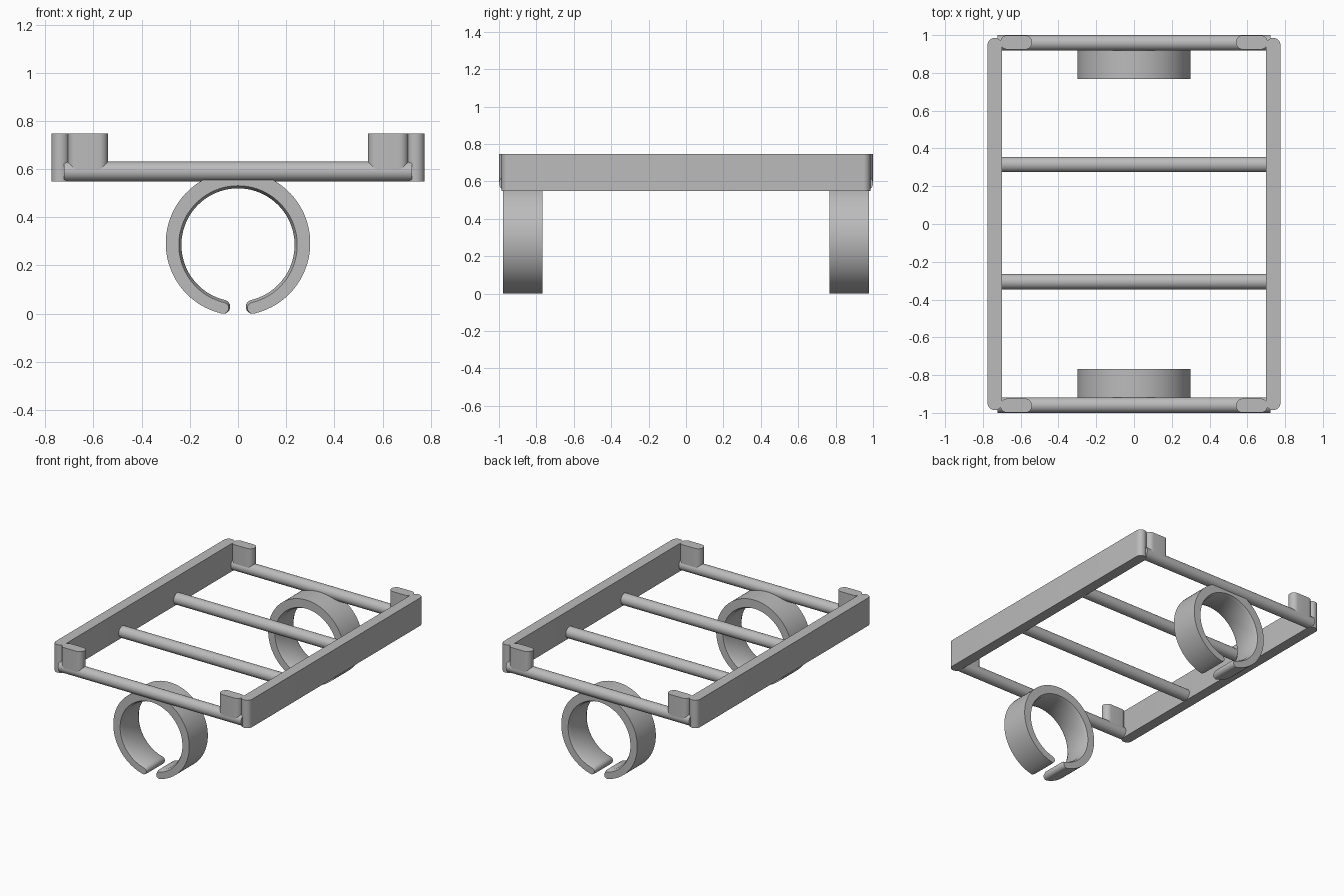
import bpy, bmesh, math
from mathutils import Vector

if "Cube" in bpy.data.objects:
    bpy.data.objects.remove(bpy.data.objects["Cube"])

grey = bpy.data.materials.new("plain grey")
grey.diffuse_color = (0.5, 0.5, 0.5, 1)
grey.use_nodes = True
grey.node_tree.nodes["Principled BSDF"].inputs["Base Color"].default_value = grey.diffuse_color


def finish(bm, name):
    bmesh.ops.recalc_face_normals(bm, faces=bm.faces)
    me = bpy.data.meshes.new(name)
    bm.to_mesh(me)
    bm.free()
    ob = bpy.data.objects.new(name, me)
    bpy.context.collection.objects.link(ob)
    me.materials.append(grey)
    bpy.ops.object.select_all(action='DESELECT')
    ob.select_set(True)
    bpy.context.view_layer.objects.active = ob
    bpy.ops.object.shade_smooth_by_angle(angle=math.radians(30))
    return ob


def stadium_bar(name, p, q, r, z0, z1, n=16):
    """Upright bar with rounded ends; p and q are the end-arc centres."""
    p, q = Vector(p), Vector(q)
    base = math.atan2(q.y - p.y, q.x - p.x)
    pts = []
    for c, start in ((q, base - math.pi / 2), (p, base + math.pi / 2)):
        for i in range(n + 1):
            a = start + math.pi * i / n
            pts.append((c.x + r * math.cos(a), c.y + r * math.sin(a)))
    bm = bmesh.new()
    face = bm.faces.new([bm.verts.new((x, y, z0)) for x, y in pts])
    ext = bmesh.ops.extrude_face_region(bm, geom=[face], use_keep_orig=True)
    top = [g for g in ext["geom"] if isinstance(g, bmesh.types.BMVert)]
    bmesh.ops.translate(bm, verts=top, vec=(0, 0, z1 - z0))
    return finish(bm, name)


def rod(name, y, half, r=0.041, z=0.59, n=32):
    """Round bar lying along x."""
    bm = bmesh.new()
    bmesh.ops.create_cone(bm, cap_ends=True, segments=n, radius1=r, radius2=r, depth=2 * half)
    for v in bm.verts:
        x, yy, zz = v.co
        v.co = (zz, yy + y, x + z)
    return finish(bm, name)


def clip_section(inner_r, n=72, m=10):
    """Open ring outline in xz: outer arc, rounded tip, inner arc, rounded tip."""
    a0 = 0.23
    angles = [a0 + (2 * math.pi - 2 * a0) * i / n for i in range(n + 1)]

    def arc(r, cz):
        return [Vector((r * math.sin(a), cz - r * math.cos(a))) for a in angles]

    def tip(a, b, side):
        mid, h = (a + b) / 2, (a - b) / 2
        w = Vector((-h.y, h.x))
        if w.x * side < 0:
            w = -w
        return [mid + h * math.cos(math.pi * k / m) + w * math.sin(math.pi * k / m)
                for k in range(1, m)]

    out, inn = arc(0.30, 0.2925), arc(inner_r, 0.285)
    return out + tip(out[-1], inn[-1], 1) + inn[::-1] + tip(inn[0], out[0], -1)


def ring_clip(name, side, n=72, m=10):
    stations = ((0.978, 0.246), (0.955, 0.235), (0.791, 0.235), (0.768, 0.246))
    bm = bmesh.new()
    loops = [[bm.verts.new((p.x, side * y, p.y)) for p in clip_section(r, n, m)]
             for y, r in stations]
    cnt = len(loops[0])
    for a, b in zip(loops, loops[1:]):
        for i in range(cnt):
            j = (i + 1) % cnt
            bm.faces.new((a[i], a[j], b[j], b[i]))
    # flat ends as a strip of quads plus a rounded face on each tip
    for lp in (loops[0], loops[-1]):
        out = lp[:n + 1]
        inn = lp[n + m:2 * n + m + 1][::-1]
        for i in range(n):
            bm.faces.new((out[i], out[i + 1], inn[i + 1], inn[i]))
        bm.faces.new(lp[n:n + m + 1])
        bm.faces.new(lp[2 * n + m:] + [lp[0]])
    return finish(bm, name)


Z0, Z1, R = 0.548, 0.747, 0.0375

# Side rails
for sx, s in ((-1, "left"), (1, "right")):
    x = sx * 0.7375
    stadium_bar(s + "_rail", (x, -0.948), (x, 0.948), R, Z0, Z1)
    # Corner tabs standing on the end rods
    for sy, e in ((-1, "front"), (1, "back")):
        stadium_bar(f"{e}_{s}_corner_tab", (sx * 0.67, sy * 0.9615), (sx * 0.577, sy * 0.9615),
                    R, 0.59, Z1)

# End rods and ring clips
for sy, e in ((-1, "front"), (1, "back")):
    rod(e + "_end_rod", sy * 0.959, 0.723)
    ring_clip(e + "_ring_clip", sy)

# Middle rods
rod("front_middle_rod", -0.305, 0.71)
rod("back_middle_rod", 0.315, 0.71)
